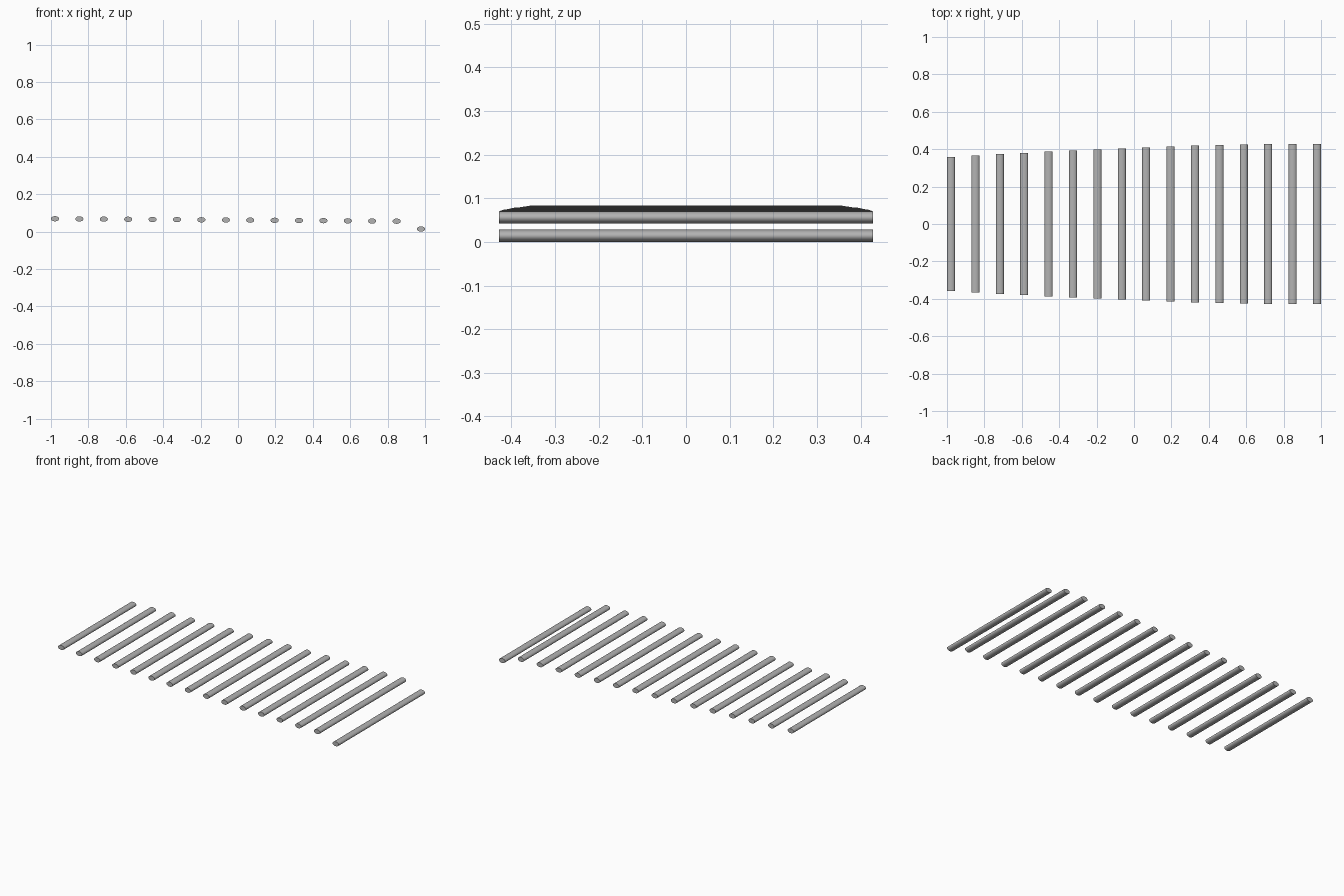
import bpy, math

if "Cube" in bpy.data.objects:
    bpy.data.objects.remove(bpy.data.objects["Cube"])

# One plain grey for every slat
grey = bpy.data.materials.new("slat grey")
grey.diffuse_color = (0.45, 0.45, 0.45, 1)
grey.use_nodes = True
grey.node_tree.nodes["Principled BSDF"].inputs["Base Color"].default_value = grey.diffuse_color

COUNT = 16
WIDTH, HEIGHT = 0.043, 0.028


def slat(name, x, z, half):
    # Oval rod lying along y
    bpy.ops.mesh.primitive_cylinder_add(vertices=32, radius=0.5, depth=1)
    ob = bpy.context.object
    ob.name = name
    ob.rotation_euler = (math.pi / 2, 0, 0)
    ob.scale = (WIDTH, HEIGHT, 2 * half)
    ob.location = (x, 0, z)
    bpy.ops.object.transform_apply(location=True, rotation=True, scale=True)
    ob.data.materials.append(grey)
    bpy.ops.object.shade_smooth_by_angle(angle=math.radians(40))


# Slats widen along a curve towards +x; the last one sits lower
x0 = 1 - WIDTH / 2
for i in range(COUNT):
    x = -x0 + 2 * x0 * i / (COUNT - 1)
    t = max(0, (0.85 - x) / 1.83)
    half = 0.428 - 0.07 * t ** 1.6
    if i == COUNT - 1:
        slat("front_edge_slat", x, HEIGHT / 2, half)
    else:
        slat(f"slat_{i + 1}", x, 0.056 + 0.013 * i / (COUNT - 2) * -1 + 0.013, half)
